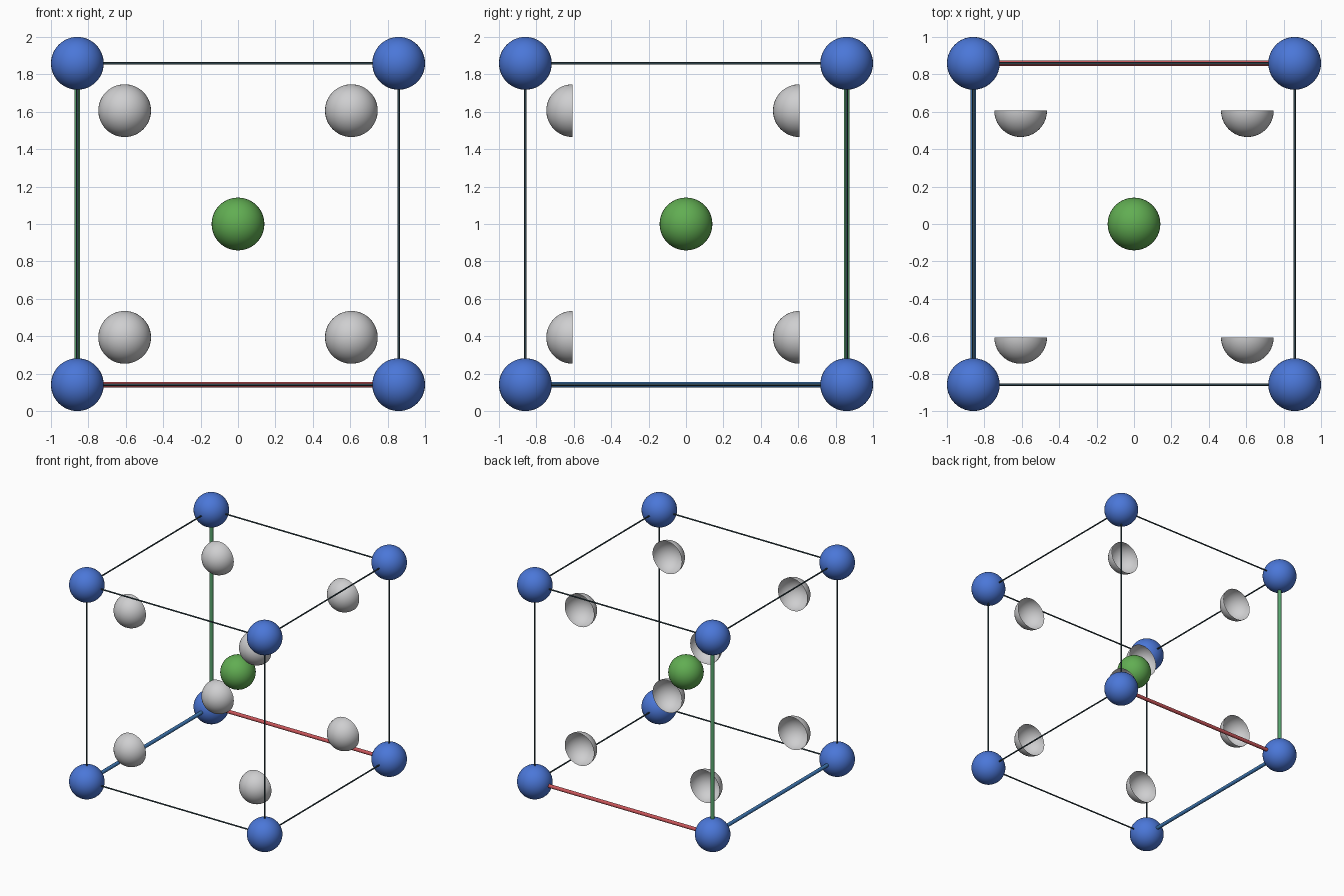
import bpy, bmesh, math
from mathutils import Vector, Matrix

if "Cube" in bpy.data.objects:
    bpy.data.objects.remove(bpy.data.objects["Cube"])

E = 0.859      # half edge of the cubic cell
H = 0.606      # offset of the half shells
R = 0.141      # ball radius
MID = Vector((0, 0, 1))


def material(name, rgb):
    m = bpy.data.materials.new(name)
    m.diffuse_color = (*rgb, 1)
    m.use_nodes = True
    m.node_tree.nodes["Principled BSDF"].inputs["Base Color"].default_value = m.diffuse_color
    return m


BLUE = material("royal_blue", (0.07, 0.185, 0.69))
GREEN = material("leaf_green", (0.12, 0.42, 0.085))
GREY = material("light_grey", (0.62, 0.62, 0.63))
DARK = material("dark_slate", (0.03, 0.06, 0.075))
RED_AXIS = material("axis_red", (0.58, 0.09, 0.10))
GREEN_AXIS = material("axis_green", (0.10, 0.38, 0.16))
BLUE_AXIS = material("axis_blue", (0.05, 0.19, 0.46))


def finish(bm, name, mat):
    mesh = bpy.data.meshes.new(name)
    for f in bm.faces:
        f.smooth = len(f.verts) <= 4
    bm.to_mesh(mesh)
    bm.free()
    mesh.materials.append(mat)
    bpy.context.collection.objects.link(bpy.data.objects.new(name, mesh))


def ball(name, centre, mat, half=False):
    bm = bmesh.new()
    bmesh.ops.create_uvsphere(bm, u_segments=40, v_segments=24, radius=R)
    if half:  # open shell, hollow side towards the back
        bmesh.ops.bisect_plane(bm, geom=bm.verts[:] + bm.edges[:] + bm.faces[:],
                               plane_co=(0, 0, 0), plane_no=(0, 1, 0),
                               dist=1e-5, clear_outer=True)
    bmesh.ops.translate(bm, verts=bm.verts, vec=centre)
    finish(bm, name, mat)


def rod(name, a, b, radius, mat):
    bm = bmesh.new()
    d = b - a
    place = Matrix.Translation((a + b) / 2) @ d.to_track_quat('Z', 'Y').to_matrix().to_4x4()
    bmesh.ops.create_cone(bm, cap_ends=True, segments=16, radius1=radius,
                          radius2=radius, depth=d.length, matrix=place)
    finish(bm, name, mat)


# Corner balls, inner half shells and the central ball
signs = [(x, y, z) for x in (-1, 1) for y in (-1, 1) for z in (-1, 1)]
for s in signs:
    ball("corner_ball", MID + Vector(s) * E, BLUE)
    ball("half_shell", MID + Vector(s) * H, GREY, half=True)
ball("centre_ball", MID, GREEN)

# Cell edges: thick coloured rods leave the back-left-bottom corner, the rest are thin
origin = (-1, 1, -1)
axes = [("axis_rod_x", RED_AXIS), ("axis_rod_y", BLUE_AXIS), ("axis_rod_z", GREEN_AXIS)]
for s in signs:
    for i in range(3):
        if s[i] != origin[i]:
            continue
        t = list(s)
        t[i] = -s[i]
        a, b = MID + Vector(s) * E, MID + Vector(t) * E
        if s == origin:
            rod(axes[i][0], a, b, 0.0155, axes[i][1])
        else:
            rod("cell_edge", a, b, 0.006, DARK)
